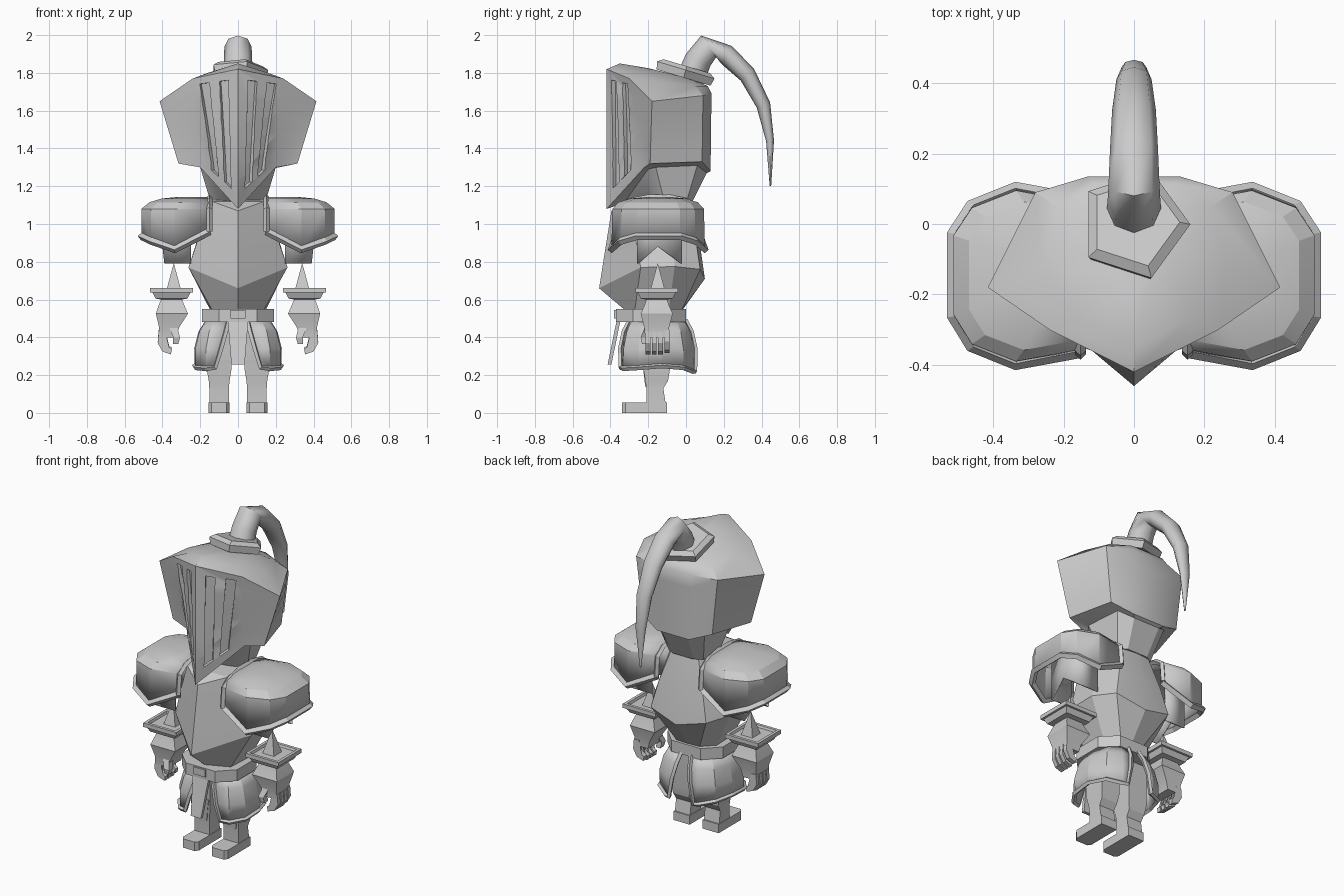
import bpy, bmesh, math
from mathutils import Vector

if "Cube" in bpy.data.objects:
    bpy.data.objects.remove(bpy.data.objects["Cube"])


def loft(name, rings, mirror=False, closed=True, caps=(True, True), solid=0):
    """Skin a list of equal-length point rings."""
    bm = bmesh.new()
    vs = [[bm.verts.new(p) for p in r] for r in rings]
    n = len(vs[0])
    for a, b in zip(vs, vs[1:]):
        for i in range(n if closed else n - 1):
            j = (i + 1) % n
            bm.faces.new((a[i], a[j], b[j], b[i]))
    if caps[0]:
        bm.faces.new(vs[0][::-1])
    if caps[1]:
        bm.faces.new(vs[-1])
    bmesh.ops.triangulate(bm, faces=[f for f in bm.faces if len(f.verts) > 4])
    bmesh.ops.recalc_face_normals(bm, faces=bm.faces)
    me = bpy.data.meshes.new(name)
    bm.to_mesh(me)
    bm.free()
    ob = bpy.data.objects.new(name, me)
    bpy.context.collection.objects.link(ob)
    if solid:
        ob.modifiers.new("Thickness", 'SOLIDIFY').thickness = solid
    if mirror:
        ob.modifiers.new("Mirror", 'MIRROR')
    return ob


def full(half):
    """Complete a half ring that runs from front centre to the back."""
    return half + [(-x, y, z) for x, y, z in half[::-1] if x > 0]


def rect(cx, cy, hx, hy, z):
    return [(cx - hx, cy - hy, z), (cx + hx, cy - hy, z), (cx + hx, cy + hy, z), (cx - hx, cy + hy, z)]


def trim(name, pts, r):
    """Four-sided moulding along a path, on both sides of the body."""
    cu = bpy.data.curves.new(name, 'CURVE')
    cu.dimensions = '3D'
    cu.bevel_depth, cu.bevel_resolution, cu.use_fill_caps = r, 0, True
    sp = cu.splines.new('POLY')
    sp.points.add(len(pts) - 1)
    for q, p in zip(sp.points, pts):
        q.co = (*p, 1)
    ob = bpy.data.objects.new(name, cu)
    bpy.context.collection.objects.link(ob)
    bpy.ops.object.select_all(action='DESELECT')
    ob.select_set(True)
    bpy.context.view_layer.objects.active = ob
    bpy.ops.object.convert(target='MESH')
    bpy.context.object.modifiers.new("Mirror", 'MIRROR')


# Helmet: neck opening, underside, lower rim to upper rim, crown
low = [(0, -.42, 1.08), (.2, -.22, 1.30), (.315, -.19, 1.32), (.24, .085, 1.33), (.11, .13, 1.28)]
top = [(0, -.42, 1.82), (.24, -.3, 1.77), (.415, -.18, 1.65), (.28, .09, 1.68), (.13, .135, 1.69)]
low, top = [[Vector(p) for p in ring] for ring in (low, top)]
walls = [full([tuple(a.lerp(b, t / 5)) for a, b in zip(low, top)]) for t in range(6)]
helmet = loft("helmet", [
    full([(0, -.2, 1.13), (.1, -.17, 1.12), (.14, -.11, 1.1), (.12, 0, 1.11), (.07, .03, 1.11)]),
    full([(0, -.33, 1.11), (.17, -.2, 1.29), (.2, -.16, 1.3), (.17, .06, 1.31), (.09, .11, 1.27)])] + walls + [
    full([(0, -.35, 1.85), (.16, -.27, 1.80), (.26, -.12, 1.75), (.22, .05, 1.73), (.11, .115, 1.73)]),
    full([(0, -.2, 1.825), (.05, -.14, 1.81), (.09, -.06, 1.79), (.07, .02, 1.77), (.03, .06, 1.755)])])


# Visor slits, following the twisted front faces
def on_visor(u, v, o=0):
    p = low[0].lerp(low[1], u).lerp(top[0].lerp(top[1], u), v)
    side = low[1].lerp(top[1], v) - low[0].lerp(top[0], v)
    return p + Vector((side.y, -side.x, 0)).normalized() * o


for a, b, c, d in [(.18, .36, .22, .42), (.5, .68, .65, .86)]:
    for s in (1, -1):
        rings = []
        for k in range(6):
            t, v = k / 5, .1 + .83 * k / 5
            u0, u1 = a + (c - a) * t, b + (d - b) * t
            ring = [on_visor(u0, v, -.02), on_visor(u1, v, -.02), on_visor(u1, v, .03), on_visor(u0, v, .03)]
            rings.append([(p.x * s, p.y, p.z) for p in ring])
        cut = loft("slit_cutter", rings)
        cut.hide_render = True
        cut.hide_set(True)
        mod = helmet.modifiers.new("Slit", 'BOOLEAN')
        mod.operation, mod.object, mod.solver = 'DIFFERENCE', cut, 'EXACT'


# Plume socket: tilted five-sided collar
def pent(r, h):
    ring = [(r * math.cos(math.tau * i / 5), r * math.sin(math.tau * i / 5)) for i in range(5)]
    return [(x, y + h * .3 - .01, 1.785 - .3 * y + h) for x, y in ring]


loft("plume_socket", [pent(.15, -.01), pent(.16, .03), pent(.13, .05)])

# Plume: tapered swept horn (y, z, width, thickness, tilt of the section)
plume = []
for y, z, w, t, ang in [(.02, 1.76, .08, .075, 20), (.065, 1.87, .075, .072, 25), (.12, 1.94, .072, .07, 55),
                        (.215, 1.895, .068, .055, 120), (.325, 1.79, .062, .047, 138), (.41, 1.63, .05, .038, 158),
                        (.445, 1.44, .035, .021, 174), (.447, 1.2, .004, .004, 180)]:
    c, s = math.cos(math.radians(ang)), math.sin(math.radians(ang))
    plume.append([(w * math.cos(q), y + t * math.sin(q) * c, z - t * math.sin(q) * s)
                  for q in [math.tau * i / 8 for i in range(8)]])
loft("plume", plume)

# Breastplate
loft("breastplate", [
    full([(0, -.33, .55), (.14, -.27, .55), (.15, -.09, .55), (.08, -.02, .55), (0, -.015, .55)]),
    full([(0, -.46, .66), (.262, -.24, .77), (.26, -.06, .775), (.19, .075, .76), (0, .1, .71)]),
    full([(0, -.427, .87), (.205, -.27, .94), (.205, -.07, .95), (.15, .05, .93), (0, .07, .92)]),
    full([(0, -.395, 1.07), (.14, -.3, 1.12), (.15, -.1, 1.13), (.09, .01, 1.13), (0, .02, 1.13)])])

# Belt and buckle
belt = [(.1, -.37), (.19, -.28), (.19, -.09), (.1, 0)]
loft("belt", [full([(x, y, z) for x, y in belt]) for z in (.48, .55)])
loft("buckle", [rect(0, -.365, .04, .015, .5), rect(0, -.365, .04, .015, .545)])

# Front tabard plate
loft("tabard", [rect(0, -.405, .035, .01, .255), rect(0, -.355, .055, .01, .5)])

# Skirt: left and right panels open at front and back
panel = [(.1, -.325), (.15, -.31), (.2, -.24), (.205, -.13), (.17, -.03), (.1, .015), (.08, .025)]
drop = [0, -.005, 0, .01, 0, -.02, -.02]
skirt = []
for k, z, gap in [(.84, .49, .05), (1.02, .43, .065), (1.13, .34, .09), (1.12, .24, .12)]:
    ring = [(x * k, -.155 + (y + .155) * k, z + (d if z < .3 else 0)) for (x, y), d in zip(panel, drop)]
    ring[0] = (gap, *ring[0][1:])
    ring[-1] = (gap * .7, *ring[-1][1:])
    skirt.append(ring)
loft("skirt_panel", skirt, mirror=True, closed=False, caps=(False, False), solid=.012)
trim("skirt_trim", [r[0] for r in skirt] + skirt[-1][1:-1] + [r[-1] for r in skirt[::-1]], .014)

# Legs, knee guards and feet
loft("leg", [rect(.1, (a + b) / 2, h, (b - a) / 2, z) for a, b, h, z in [
    (-.21, -.1, .052, 0), (-.21, -.12, .052, .13), (-.215, -.095, .055, .17),
    (-.225, -.085, .065, .23), (-.23, -.09, .065, .49)]], mirror=True)
loft("knee_guard", [rect(.1, y, h, .028, z) for h, y, z in
                    [(.035, -.188, .14), (.045, -.195, .2), (.06, -.205, .28)]], mirror=True)
foot = [(.06, -.34), (.14, -.34), (.155, -.32), (.155, -.1), (.045, -.1), (.045, -.32)]
loft("foot", [[(x, y, z) for x, y in foot] for z in (0, .055)], mirror=True)

# Shoulder guards: octagonal dome with a dipping lower edge
base = [(.15, -.36, .96), (.335, -.395, .865), (.46, -.345, .91), (.512, -.26, .935), (.512, -.03, .935),
        (.46, .05, .91), (.335, .1, .865), (.15, .065, .96)]


def dome(kx, ky, z):
    return [(.15 + (x - .15) * kx, -.147 + (y + .147) * ky, z) for x, y, _ in base]


loft("shoulder_guard", [base, dome(1, .98, 1.08), dome(.88, .85, 1.115), dome(.7, .6, 1.135),
                        dome(.5, .3, 1.142)], mirror=True, closed=False, caps=(False, True), solid=.015)
trim("shoulder_lower_trim", base, .02)
trim("shoulder_arch_trim", [(.152, y, z) for y, z in [(-.37, .96), (-.36, 1.08), (-.3, 1.12), (-.2, 1.14),
                            (-.09, 1.14), (.01, 1.12), (.065, 1.08), (.075, .96)]], .016)

# Arms: notched under-plate, flared cuff with spike, gauntlet
plate = [(.25, -.26, .79), (.39, -.26, .79), (.4, -.15, .88), (.39, -.02, .79), (.25, -.02, .79)]
loft("upper_arm_plate", [plate, [(x, y, 1.06) for x, y, _ in plate]], mirror=True, closed=False,
     caps=(False, False), solid=.01)
loft("gauntlet", [rect(x, -.155, a, b, z) for x, a, b, z in [
    (.372, .045, .062, .4), (.365, .052, .065, .45), (.35, .085, .085, .525), (.352, .068, .065, .57),
    (.352, .055, .055, .6), (.352, .085, .085, .605), (.352, .1, .1, .637), (.352, .113, .113, .637),
    (.352, .113, .113, .662), (.352, .095, .095, .662), (.352, .09, .09, .648)]], mirror=True)
loft("cuff_spike", [rect(.34, -.15, .04, .04, .645), rect(.34, -.15, .001, .001, .79)], mirror=True)

# Fingers and thumb: curled profiles
finger = [(.385, .43), (.42, .43), (.425, .37), (.4, .325), (.355, .31), (.35, .338), (.383, .36)]
for i in range(4):
    y = -.215 + i * .034
    loft("finger", [[(x, y + w, z + .008 * (i == 3)) for x, z in finger] for w in (0, .026)], mirror=True)
loft("thumb", [rect(.33, -.215, .014, .018, .365), rect(.325, -.22, .018, .02, .4),
               rect(.345, -.195, .022, .02, .46)], mirror=True)

# Shading: the plume is smooth, the rest only across shallow edges
for ob in bpy.context.scene.objects:
    if ob.type == 'MESH' and not ob.hide_render:
        bpy.ops.object.select_all(action='DESELECT')
        ob.select_set(True)
        bpy.context.view_layer.objects.active = ob
        angle = {"plume": 65, "helmet": 30}.get(ob.name, 20)
        bpy.ops.object.shade_smooth_by_angle(angle=math.radians(angle))
